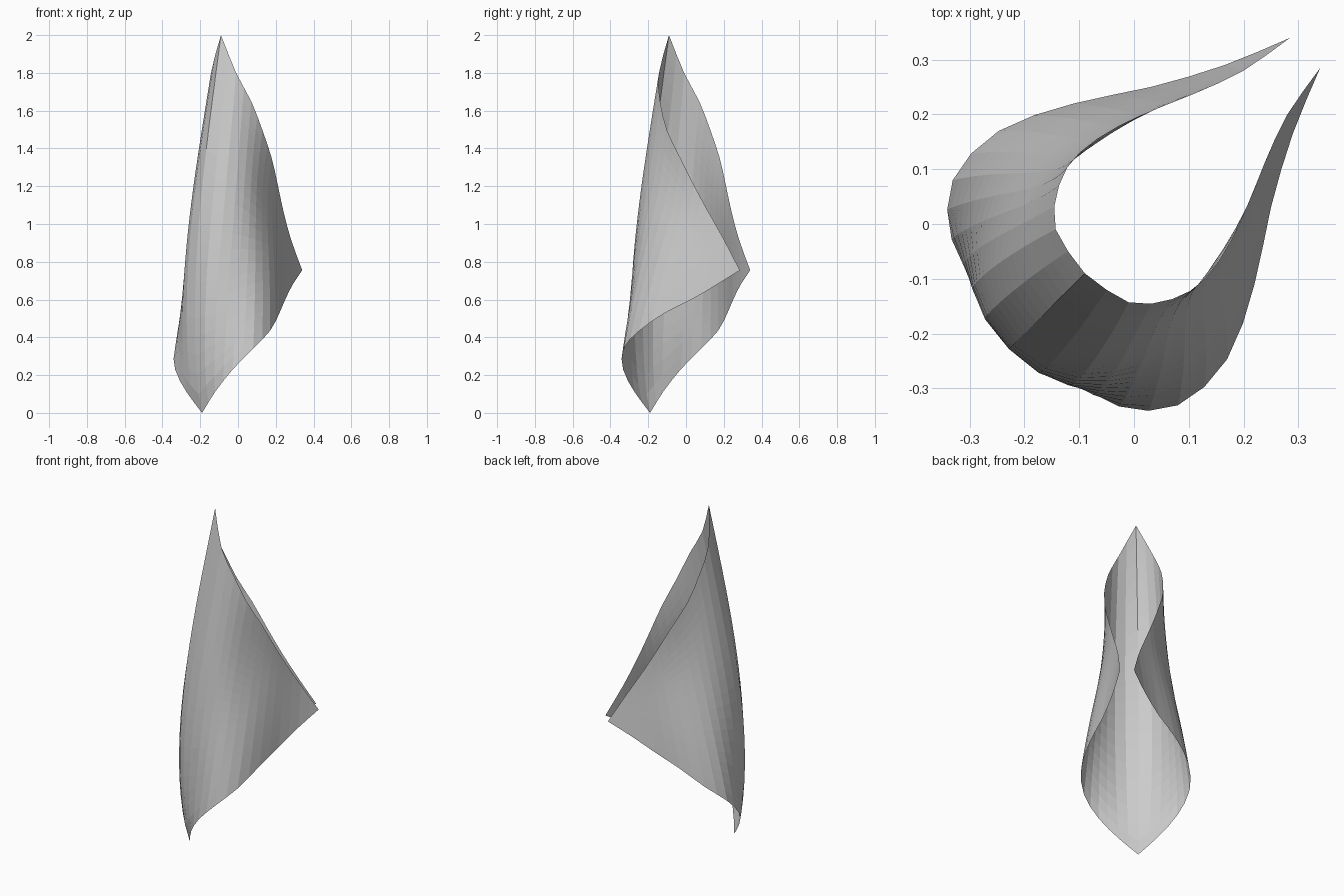
import bpy, bmesh, math
from mathutils import Vector

if "Cube" in bpy.data.objects:
    bpy.data.objects.remove(bpy.data.objects["Cube"])

# Lower and upper rim of half the sheet, from the spine to the side corner
LOWER = [(-.19, -.19, 0), (-.122, -.272, .11), (-.028, -.333, .23), (.08, -.331, .34),
         (.17, -.247, .435), (.22, -.11, .53), (.25, .03, .60), (.29, .165, .68), (.34, .285, .755)]
UPPER = [(-.09, -.09, 2), (-.01, -.143, 1.80), (.07, -.137, 1.65), (.13, -.10, 1.495),
         (.178, -.03, 1.35), (.21, .04, 1.21), (.24, .115, 1.07), (.28, .20, .92), (.34, .285, .755)]
COLS, ROWS = 16, 20


def curve(points, t):
    """Smooth curve through evenly spaced points, t from 0 to 1."""
    p = [Vector(q) for q in points]
    p = [2 * p[0] - p[1]] + p + [2 * p[-1] - p[-2]]
    i = min(int(t * (len(points) - 1)), len(points) - 2)
    f = t * (len(points) - 1) - i
    a, b, c, d = p[i:i + 4]
    return .5 * (2 * b + (c - a) * f + (2 * a - 5 * b + 4 * c - d) * f ** 2
                 + (3 * b - a - 3 * c + d) * f ** 3)


def sheet_point(t, v):
    """Point on the sheet: t runs side to side (-1..1), v runs bottom to top."""
    a = abs(t)
    p = curve(LOWER, a).lerp(curve(UPPER, a), v)
    # the middle of the sheet bows outward, fullest low down
    bow = .1 * math.exp(-(a / .19) ** 2) * math.sin(math.pi * v ** .75)
    # the flanks pinch inward, most of all high up
    pinch = .03 * math.exp(-((a - .45) / .2) ** 2) * math.sin(math.pi * v * v)
    p += Vector((p.x, p.y, 0)).normalized() * bow + Vector((-.7, .7, 0)) * pinch
    if a == 0:
        p.x = p.y = (p.x + p.y) / 2
    return p if t >= 0 else Vector((p.y, p.x, p.z))


# Rolled square sheet
bm = bmesh.new()
grid = [[bm.verts.new(sheet_point(c / COLS, r / ROWS)) for r in range(ROWS + 1)]
        for c in range(-COLS, COLS + 1)]
for left, right in zip(grid, grid[1:]):
    for r in range(ROWS):
        bm.faces.new((left[r], right[r], right[r + 1], left[r + 1]))
bmesh.ops.remove_doubles(bm, verts=bm.verts, dist=1e-4)
mesh = bpy.data.meshes.new("rolled_sheet")
bm.to_mesh(mesh)
bm.free()
bpy.context.collection.objects.link(bpy.data.objects.new("rolled_sheet", mesh))
